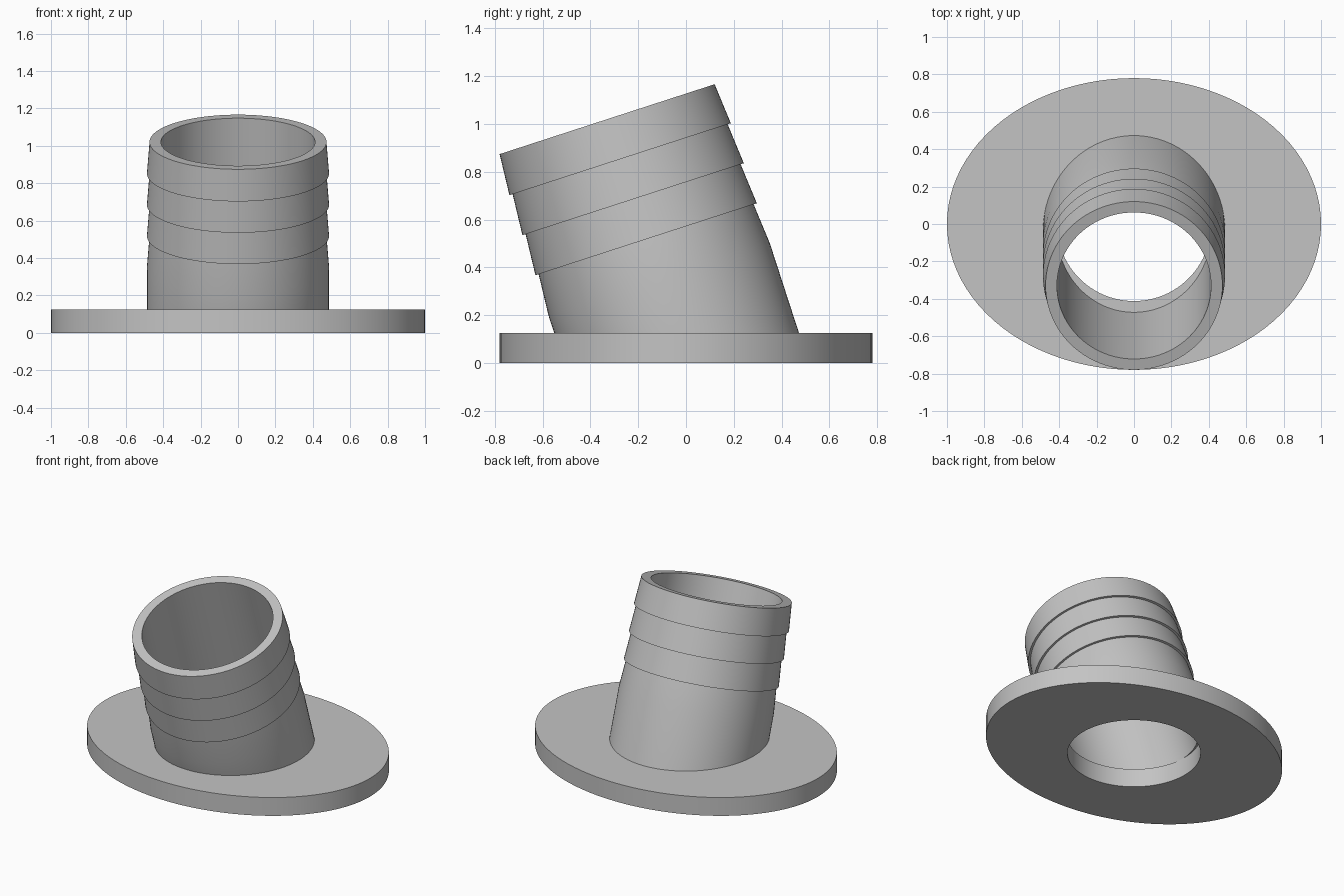
import bpy, bmesh, math
from mathutils import Vector

if "Cube" in bpy.data.objects:
    bpy.data.objects.remove(bpy.data.objects["Cube"], do_unlink=True)

SEGMENTS = 96
PLATE = 0.125                 # flange thickness
TILT = math.radians(18)       # lean of the spout towards the front
BORE = 0.412

grey = bpy.data.materials.new("plain_grey")
grey.use_nodes = True
colour = (0.55, 0.55, 0.55, 1)
grey.diffuse_color = colour
grey.node_tree.nodes["Principled BSDF"].inputs["Base Color"].default_value = colour

axis = Vector((0, -math.sin(TILT), math.cos(TILT)))
side = Vector((1, 0, 0))
across = axis.cross(side)
mouth = Vector((0, -0.33, 1.02))   # centre of the open end


def angles():
    return [2 * math.pi * i / SEGMENTS for i in range(SEGMENTS)]


def flat_ring(rx, ry, z):
    return [Vector((rx * math.cos(a), ry * math.sin(a), z)) for a in angles()]


def tilted_ring(radius, depth):
    centre = mouth - axis * depth
    return [centre + radius * (side * math.cos(a) + across * math.sin(a)) for a in angles()]


def mitred_ring(radius):
    """Tilted ring slid along the axis onto the top of the flange."""
    return [p + axis * ((PLATE - p.z) / axis.z) for p in tilted_ring(radius, 0)]


def closed_loft(name, rings):
    """Bridge each ring to the next, and the last back to the first."""
    bm = bmesh.new()
    loops = [[bm.verts.new(p) for p in ring] for ring in rings]
    for a, b in zip(loops, loops[1:] + loops[:1]):
        for i in range(SEGMENTS):
            j = (i + 1) % SEGMENTS
            bm.faces.new((a[i], a[j], b[j], b[i]))
    bmesh.ops.recalc_face_normals(bm, faces=bm.faces)
    mesh = bpy.data.meshes.new(name)
    bm.to_mesh(mesh)
    bm.free()
    mesh.materials.append(grey)
    obj = bpy.data.objects.new(name, mesh)
    bpy.context.collection.objects.link(obj)
    bpy.ops.object.select_all(action="DESELECT")
    obj.select_set(True)
    bpy.context.view_layer.objects.active = obj
    bpy.ops.object.shade_smooth_by_angle(angle=math.radians(25))
    return obj


# Oval flange with a straight round hole
closed_loft("flange", [
    flat_ring(1, 0.78, 0), flat_ring(1, 0.78, PLATE),
    flat_ring(BORE, BORE, PLATE), flat_ring(BORE, BORE, 0)])

# Leaning spout: stacked barbs, each flaring downwards, then a plain neck
NARROW, WIDE, BARB = 0.473, 0.487, 0.176
outer = []
for k in range(4):
    outer.append(tilted_ring(NARROW, k * BARB))
    outer.append(tilted_ring(WIDE, (k + 1) * BARB))
closed_loft("barbed_spout", outer + [
    mitred_ring(WIDE), mitred_ring(BORE), tilted_ring(BORE, 0)])
